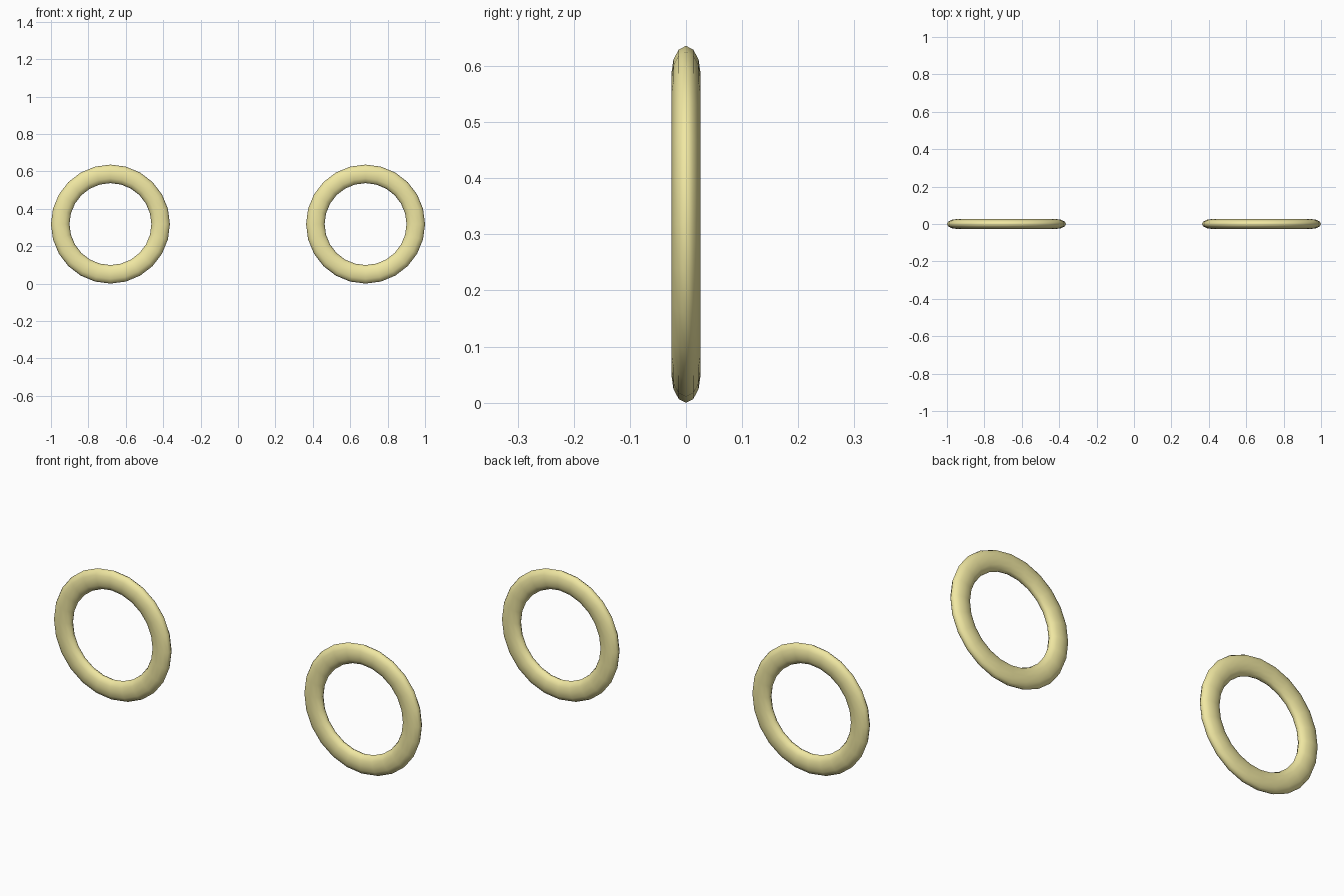
import bpy
from math import radians

if "Cube" in bpy.data.objects:
    bpy.data.objects.remove(bpy.data.objects["Cube"])

MAJOR, MINOR, HALF_DEPTH, OFFSET = 0.2685, 0.0495, 0.026, 0.682

mat = bpy.data.materials.new("pale_yellow")
mat.diffuse_color = (0.87, 0.80, 0.36, 1)
mat.use_nodes = True
mat.node_tree.nodes["Principled BSDF"].inputs["Base Color"].default_value = mat.diffuse_color


def ring(name, x):
    # Upright ring, flattened front to back into an oval tube
    bpy.ops.mesh.primitive_torus_add(
        major_segments=24, minor_segments=12,
        major_radius=MAJOR, minor_radius=MINOR,
        location=(x, 0, MAJOR + MINOR), rotation=(radians(90), 0, 0))
    obj = bpy.context.object
    obj.name = name
    obj.scale.z = HALF_DEPTH / MINOR
    bpy.ops.object.transform_apply(location=False, rotation=True, scale=True)
    obj.data.materials.append(mat)
    bpy.ops.object.shade_smooth()


# Matching pair of rings
for side, name in ((-1, "left_ring"), (1, "right_ring")):
    ring(name, side * OFFSET)
